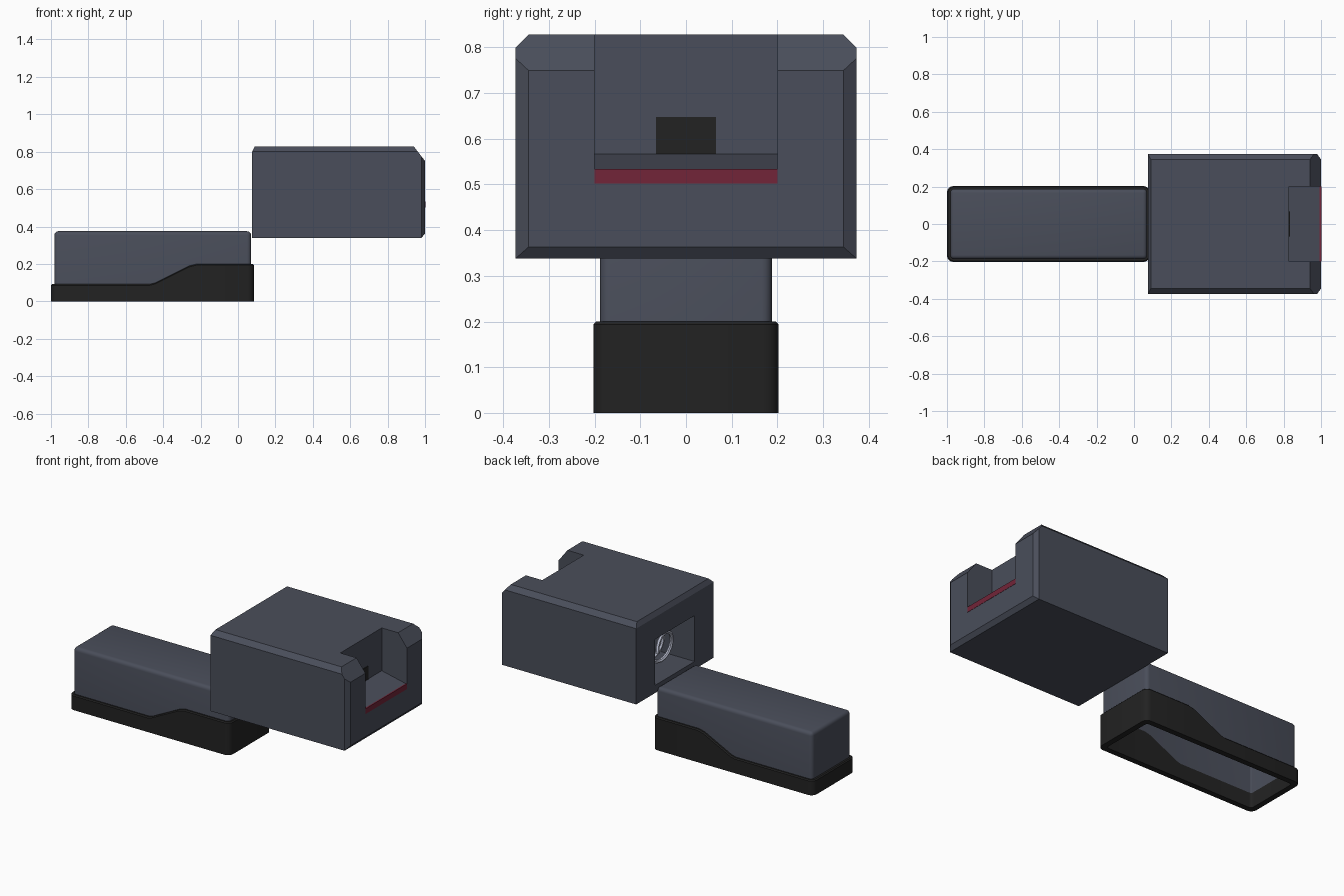
import bpy, bmesh, math
from mathutils import Vector

if "Cube" in bpy.data.objects:
    bpy.data.objects.remove(bpy.data.objects["Cube"])


def material(name, rgb):
    m = bpy.data.materials.new(name)
    m.diffuse_color = (*rgb, 1)
    m.use_nodes = True
    m.node_tree.nodes["Principled BSDF"].inputs["Base Color"].default_value = m.diffuse_color
    return m


SLATE = material("slate_grey", (0.068, 0.076, 0.103))
BLACK = material("black", (0.016, 0.016, 0.016))
RED = material("dark_red", (0.17, 0.018, 0.04))
STEEL = material("steel", (0.5, 0.53, 0.65))


def to_object(bm, name, mat):
    bmesh.ops.recalc_face_normals(bm, faces=bm.faces[:])
    me = bpy.data.meshes.new(name)
    bm.to_mesh(me)
    bm.free()
    ob = bpy.data.objects.new(name, me)
    bpy.context.collection.objects.link(ob)
    me.materials.append(mat)
    return ob


def activate(ob):
    bpy.ops.object.select_all(action='DESELECT')
    ob.select_set(True)
    bpy.context.view_layer.objects.active = ob


def box_bm(x0, x1, y0, y1, z0, z1):
    bm = bmesh.new()
    bmesh.ops.create_cube(bm, size=1)
    for v in bm.verts:
        v.co = Vector((x1 if v.co.x > 0 else x0, y1 if v.co.y > 0 else y0,
                       z1 if v.co.z > 0 else z0))
    return bm


def prism_bm(profile, half_y):
    """Extrude an xz profile across y."""
    bm = bmesh.new()
    a, b = [[bm.verts.new((x, s * half_y, z)) for x, z in profile] for s in (-1, 1)]
    bm.faces.new(a)
    bm.faces.new(b[::-1])
    n = len(a)
    for i in range(n):
        j = (i + 1) % n
        bm.faces.new((a[i], a[j], b[j], b[i]))
    return bm


def chamfer(bm, point, normal):
    """Slice a convex solid with a plane and cap it."""
    geom = bm.verts[:] + bm.edges[:] + bm.faces[:]
    bmesh.ops.bisect_plane(bm, geom=geom, dist=1e-6, plane_co=point,
                           plane_no=Vector(normal).normalized(), clear_outer=True)
    bmesh.ops.holes_fill(bm, edges=[e for e in bm.edges if e.is_boundary], sides=0)


# Upper housing: chamfered block
bm = box_bm(0.075, 1.0, -0.373, 0.373, 0.338, 0.828)
for s in (-1, 1):
    chamfer(bm, (0, s * 0.345, 0.828), (0, s, 1))
    chamfer(bm, (1, s * 0.345, 0), (0.028, s * 0.02, 0))
chamfer(bm, (1, 0, 0.363), (0.025, 0, -0.02))
chamfer(bm, (0.94, 0, 0.828), (0.078, 0, 0.06))
chamfer(bm, (0.075, 0, 0.80), (-0.028, 0, 0.015))
housing = to_object(bm, "housing", SLATE)

# Thumb notch in the end and cavity at the rear of the housing
notch = prism_bm([(0.83, 0.95), (0.83, 0.567), (0.99, 0.532), (1.1, 0.532), (1.1, 0.95)], 0.2)
cavity = box_bm(-0.1, 0.79, -0.19, 0.19, 0.385, 0.665)
for name, cbm in (("notch_cutter", notch), ("cavity_cutter", cavity)):
    cutter = to_object(cbm, name, SLATE)
    cutter.hide_render = True
    mod = housing.modifiers.new(name, 'BOOLEAN')
    mod.operation, mod.solver, mod.object = 'DIFFERENCE', 'EXACT', cutter
    activate(housing)
    bpy.ops.object.modifier_apply(modifier=name)
    bpy.data.objects.remove(cutter)

# Dark latch window and red indicator strip in the notch
to_object(box_bm(0.80, 0.833, -0.066, 0.066, 0.567, 0.648), "latch_window", BLACK)
to_object(box_bm(0.993, 1.0015, -0.2, 0.2, 0.502, 0.534), "indicator_strip", RED)

# Coil spring inside the cavity
cu = bpy.data.curves.new("spring", 'CURVE')
cu.dimensions = '3D'
cu.bevel_depth, cu.bevel_resolution = 0.011, 1
turns, steps = 11, 16
sp = cu.splines.new('POLY')
sp.points.add(turns * steps)
for i, p in enumerate(sp.points):
    a = 2 * math.pi * i / steps
    p.co = (0.13 + 0.65 * i / (turns * steps), 0.09 * math.cos(a), 0.525 + 0.09 * math.sin(a), 1)
spring = bpy.data.objects.new("spring", cu)
bpy.context.collection.objects.link(spring)
cu.materials.append(STEEL)
activate(spring)
bpy.ops.object.convert(target='MESH')
bpy.ops.object.shade_smooth_by_angle(angle=math.radians(50))

# Lower cover: rounded shell, open underneath
bm = box_bm(-0.982, 0.07, -0.188, 0.188, 0.075, 0.375)
edges = [e for e in bm.edges if max(v.co.z for v in e.verts) > 0.3]
bmesh.ops.bevel(bm, geom=edges, offset=0.022, segments=4, profile=0.5, affect='EDGES')
bmesh.ops.delete(bm, geom=[f for f in bm.faces if f.calc_center_median().z < 0.08],
                 context='FACES')
cover = to_object(bm, "cover", SLATE)
mod = cover.modifiers.new("wall", 'SOLIDIFY')
mod.thickness, mod.offset = 0.016, -1
activate(cover)
bpy.ops.object.modifier_apply(modifier="wall")
bpy.ops.object.shade_smooth_by_angle(angle=math.radians(35))

# Black base band with a stepped upper edge
STEP = [(-0.47, 0.092), (-0.44, 0.1), (-0.26, 0.19), (-0.22, 0.2)]


def band_height(x):
    if x <= STEP[0][0]:
        return STEP[0][1]
    for (xa, za), (xb, zb) in zip(STEP, STEP[1:]):
        if x <= xb:
            return za + (zb - za) * (x - xa) / (xb - xa)
    return STEP[-1][1]


def band_loop(inset, radius):
    x0, x1, y = -1 + inset, 0.085 - inset, 0.203 - inset
    pts = []
    for cx, cy, start in ((x1, -y, -90), (x1, y, 0), (x0, y, 90), (x0, -y, 180)):
        ox = cx - math.copysign(radius, cx - (x0 + x1) / 2)
        oy = cy - math.copysign(radius, cy)
        for k in range(5):
            a = math.radians(start + 22.5 * k)
            pts.append((ox + radius * math.cos(a), oy + radius * math.sin(a)))
        if start == 0:
            pts += [(x, y) for x, _ in STEP[::-1]]
        if start == 180:
            pts += [(x, -y) for x, _ in STEP]
    return pts


bm = bmesh.new()
rings = []
# (inset, corner radius, drop below the upper edge or None for the floor)
for inset, r, drop in ((0, 0.035, None), (0, 0.035, 0.006), (0.006, 0.03, 0),
                       (0.034, 0.014, 0), (0.034, 0.014, None)):
    rings.append([bm.verts.new((x, y, 0 if drop is None else band_height(x) - drop))
                  for x, y in band_loop(inset, r)])
n = len(rings[0])
for a, b in zip(rings, rings[1:] + rings[:1]):
    for i in range(n):
        j = (i + 1) % n
        bm.faces.new((a[i], a[j], b[j], b[i]))
band = to_object(bm, "base_band", BLACK)
activate(band)
bpy.ops.object.shade_smooth_by_angle(angle=math.radians(30))
